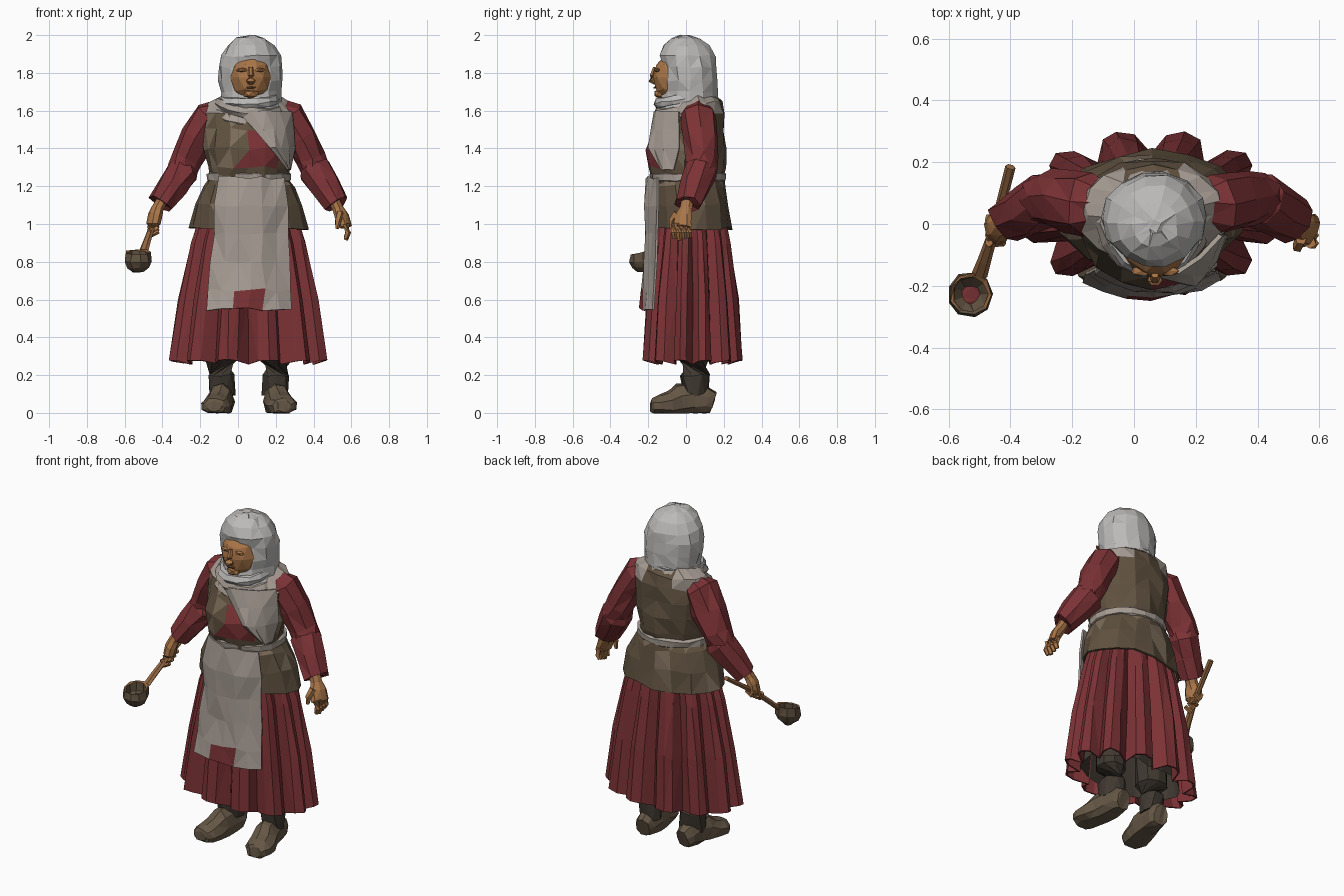
import bpy, bmesh, random
from math import sin, cos, pi, radians
from mathutils import Vector

if "Cube" in bpy.data.objects:
    bpy.data.objects.remove(bpy.data.objects["Cube"])

random.seed(4)
CX = 0.058  # body axis


def material(name, r, g, b):
    m = bpy.data.materials.new(name)
    m.diffuse_color = (r, g, b, 1)
    m.use_nodes = True
    m.node_tree.nodes["Principled BSDF"].inputs["Base Color"].default_value = m.diffuse_color
    return m


RED = material("red_cloth", 0.2, 0.032, 0.036)
BROWN = material("brown_cloth", 0.115, 0.082, 0.05)
TAN = material("tan_cloth", 0.2, 0.15, 0.1)
BEIGE = material("linen", 0.38, 0.33, 0.29)
HOOD = material("headscarf", 0.5, 0.49, 0.48)
SKIN = material("skin", 0.4, 0.18, 0.065)
DARK = material("dark_skin", 0.2, 0.08, 0.03)
WOOD = material("wood", 0.3, 0.14, 0.055)
BOOT = material("boot_leather", 0.05, 0.04, 0.03)
SHOE = material("shoe_leather", 0.13, 0.095, 0.06)


def skin(name, rings, mat, caps=True, closed=True, loop=False, jitter=0.0, thick=0.0):
    """Join a list of point rings into a flat-shaded, triangulated surface."""
    bm = bmesh.new()
    jit = lambda: random.uniform(-jitter, jitter)
    vs = [[bm.verts.new(Vector(p) + Vector((jit(), jit(), jit()))) for p in r] for r in rings]
    n, k = len(vs[0]), len(vs)
    for i in range(k if loop else k - 1):
        a, b = vs[i], vs[(i + 1) % k]
        for j in range(n if closed else n - 1):
            bm.faces.new((a[j], a[(j + 1) % n], b[(j + 1) % n], b[j]))
    if caps and closed and not loop:
        bm.faces.new(vs[0])
        bm.faces.new(vs[-1])
    bmesh.ops.triangulate(bm, faces=bm.faces[:])
    bmesh.ops.recalc_face_normals(bm, faces=bm.faces[:])
    me = bpy.data.meshes.new(name)
    bm.to_mesh(me)
    bm.free()
    ob = bpy.data.objects.new(name, me)
    bpy.context.collection.objects.link(ob)
    me.materials.append(mat)
    if thick:
        mod = ob.modifiers.new("thickness", 'SOLIDIFY')
        mod.thickness = thick
    return ob


def oval(cx, cy, z, rx, ry, n):
    return [(cx + rx * cos(2 * pi * j / n), cy + ry * sin(2 * pi * j / n), z) for j in range(n)]


def loft(name, rows, n, mat, cx=CX, **kw):
    """rows: (z, centre y, rx, ry) around the body axis"""
    return skin(name, [oval(cx, cy, z, rx, ry, n) for z, cy, rx, ry in rows], mat, **kw)


def tube(name, pts, n, mat, mirror=False, floor=None, **kw):
    """pts: (x, y, z, side radius, up radius) along a limb"""
    rings = []
    c = [Vector(p[:3]) for p in pts]
    for i, p in enumerate(pts):
        t = c[min(i + 1, len(c) - 1)] - c[max(i - 1, 0)]
        s = t.cross(Vector((0, 0, 1)))
        s = s.normalized() if s.length > 0.001 else Vector((1, 0, 0))
        u = s.cross(t).normalized()
        ring = [c[i] + s * p[3] * cos(2 * pi * j / n) + u * p[4] * sin(2 * pi * j / n) for j in range(n)]
        for v in ring:
            if floor is not None:
                v.z = max(v.z, floor)
            if mirror:
                v.x = 2 * CX - v.x
        rings.append(ring)
    return skin(name, rings, mat, **kw)


def sheet(name, rows, cols, mat, **kw):
    """rows: (z, left x, right x, left y, middle y, right y)"""
    rings = []
    for z, xl, xr, yl, ym, yr in rows:
        ring = []
        for j in range(cols + 1):
            t = j / cols
            y = yl * (1 - t) * (1 - 2 * t) + ym * 4 * t * (1 - t) + yr * t * (2 * t - 1)
            ring.append((xl + (xr - xl) * t, y, z))
        rings.append(ring)
    return skin(name, rings, mat, closed=False, **kw)


def blob(name, loc, size, mat, sub=2):
    bpy.ops.mesh.primitive_ico_sphere_add(subdivisions=sub, radius=1, location=loc)
    ob = bpy.context.object
    ob.name, ob.scale = name, size
    ob.data.materials.append(mat)
    return ob


def paint(ob, mat, test):
    ob.data.materials.append(mat)
    k = len(ob.data.materials) - 1
    for f in ob.data.polygons:
        if test(f.center, f.normal):
            f.material_index = k


# Pleated skirt with twelve folds over a dark underskirt
rings = []
for z, cy, rx, ry, amp in [(1.08, .03, .24, .165, .012), (.9, .035, .29, .18, .025),
                           (.6, .035, .347, .215, .035), (.27, .035, .392, .235, .04)]:
    ring = []
    for j in range(48):
        a, f = radians(7.5 * j), (-1.1, .5, 1, .5)[j % 4] * amp
        ring.append((CX - .004 + (rx + f) * cos(a), cy + (ry + f) * sin(a), z + (.01 * f / amp if z < .3 else 0)))
    rings.append(ring)
skin("skirt", rings, RED, caps=False, jitter=.004, thick=.01)
loft("underskirt", [(.7, .035, .28, .16), (.29, .035, .33, .178)], 24, BOOT, caps=False, jitter=.008)

# Bodice with patches and linen shoulders, peplum and waist sash
bodice = loft("bodice", [(1.2, .01, .2, .18), (1.3, 0, .222, .205), (1.4, 0, .243, .21), (1.5, .02, .25, .185),
                         (1.58, .04, .25, .163), (1.645, .07, .225, .118), (1.69, .06, .13, .09)],
              16, BROWN, jitter=.01)
paint(bodice, TAN, lambda c, n: n.y < -.2 and random.random() < .35)
paint(bodice, RED, lambda c, n: n.y < -.3 and .03 < c.x < .21 and 1.3 < c.z < 1.5)
paint(bodice, BEIGE, lambda c, n: c.z > 1.58 and abs(c.x - CX) > .1)
peplum = loft("peplum", [(1.26, .015, .2, .18), (1.2, .02, .24, .19), (1.1, .03, .285, .2), (.975, .04, .318, .2)],
              16, BROWN, caps=False, jitter=.01, thick=.012)
paint(peplum, TAN, lambda c, n: random.random() < .2)
loft("waist_sash", [(1.225, .012, .21, .187), (1.23, .012, .222, .2), (1.265, .01, .224, .205), (1.275, .01, .21, .19)],
     18, BEIGE, jitter=.004)

# Apron with a red patch near the hem
apron = sheet("apron", [(1.245, -.11, .24, -.15, -.21, -.15), (1.1, -.13, .26, -.155, -.222, -.155),
                        (.95, -.135, .265, -.15, -.215, -.15), (.8, -.15, .275, -.165, -.222, -.165),
                        (.65, -.16, .285, -.17, -.232, -.17), (.55, -.17, .29, -.185, -.24, -.185)],
              6, BEIGE, jitter=.01, thick=.012)
paint(apron, RED, lambda c, n: .0 < c.x < .15 and .57 < c.z < .64)

# Rounded headscarf, flattened in front so the face shows
loft("hood", [(1.998, -.005, .025, .025), (1.985, -.002, .075, .075), (1.945, .005, .125, .12), (1.89, .008, .158, .148),
              (1.83, .018, .172, .143), (1.76, .022, .17, .145), (1.70, .022, .158, .148),
              (1.64, .02, .158, .155), (1.575, .022, .185, .165)],
     14, HOOD, cx=.068, jitter=.006)

# Cowl folds wound around the neck, and the hanging scarf end
for i, (cz, rx, ry, r, ty, tx) in enumerate([(1.66, .135, .145, .027, .15, .05), (1.62, .155, .145, .032, .2, -.12),
                                             (1.575, .18, .135, .035, .3, -.15)]):
    rings = []
    for k in range(14):
        a = 2 * pi * k / 14
        ring = []
        for j in range(6):
            q, b = r * cos(j * pi / 3), r * sin(j * pi / 3)
            x, y = (rx + q) * cos(a), (ry + q) * sin(a)
            ring.append((CX + .008 + x, y + .006 * i, cz + b + ty * y + tx * x))
        rings.append(ring)
    skin(f"cowl_fold_{i + 1}", rings, BEIGE if i else HOOD, loop=True, jitter=.006)
sheet("scarf_end", [(1.60, .0, .29, -.15, -.155, -.04), (1.5, .085, .302, -.18, -.172, -.04),
                    (1.4, .165, .3, -.2, -.172, -.04), (1.29, .26, .285, -.135, -.12, -.07)],
      4, BEIGE, jitter=.005, thick=.015)

# Face
blob("head", (.068, -.055, 1.775), (.113, .122, .135), SKIN)
tube("nose", [(.068, -.165, 1.83, .012, .01), (.068, -.178, 1.785, .016, .016), (.068, -.183, 1.76, .024, .02),
              (.068, -.165, 1.745, .018, .01)], 6, SKIN)
blob("chin", (.068, -.14, 1.69), (.045, .033, .027), SKIN, 1)
blob("mouth", (.068, -.163, 1.722), (.03, .012, .006), DARK, 1)
for s in (-1, 1):
    blob("brow", (.068 + s * .042, -.152, 1.815), (.04, .018, .012), SKIN, 1)

# Sleeves, legs and shoes, mirrored about the body axis
for side, mir in (("left", False), ("right", True)):
    tube(side + "_sleeve", [(.2, .065, 1.615, .065, .05), (.262, .065, 1.57, .1, .092), (.325, .075, 1.46, .098, .09),
                            (.385, .085, 1.345, .088, .08), (.41, .08, 1.285, .08, .08)],
         8, RED, mirror=mir, jitter=.009)
    tube(side + "_cuff", [(.385, .085, 1.32, .07, .06), (.405, .08, 1.285, .09, .088), (.46, .045, 1.2, .083, .08),
                          (.525, .01, 1.105, .075, .066), (.515, .015, 1.12, .045, .04)],
         8, RED, mirror=mir, jitter=.007)
    tube(side + "_leg", [(.195, .045, .55, .088, .09), (.203, .045, .28, .082, .09), (.203, .05, .2, .07, .08),
                         (.197, .055, .09, .06, .075)], 9, BOOT, mirror=mir, jitter=.005)
    tube(side + "_shoe", [(.192, .14, .05, .045, .065), (.194, .11, .06, .06, .075), (.2, .04, .065, .066, .1),
                          (.21, -.03, .055, .072, .1), (.226, -.085, .04, .08, .075), (.236, -.14, .035, .08, .06),
                          (.241, -.175, .035, .06, .045), (.242, -.185, .035, .04, .03)],
         9, SHOE, mirror=mir, floor=0, jitter=.004)

# Open left hand with fingers
tube("left_hand", [(.5, .01, 1.14, .035, .03), (.53, 0, 1.08, .036, .03), (.55, -.015, 1.04, .052, .032),
                   (.572, -.025, .985, .055, .025)], 8, SKIN)
for i in range(4):
    y = -.062 + .026 * i
    tube("left_finger", [(.57, y, 1.0, .018, .022), (.582, y, .955, .017, .018),
                         (.57, y + .003, .915 + .008 * abs(i - 1), .012, .012)], 5, SKIN)
tube("left_thumb", [(.54, -.05, 1.06, .02, .02), (.53, -.075, 1.02, .018, .018), (.525, -.078, .975, .01, .01)], 5, SKIN)

# Right hand gripping the ladle
tube("right_hand", [(-.39, .01, 1.14, .035, .03), (-.425, -.005, 1.085, .036, .03), (-.44, -.015, 1.05, .05, .034),
                    (-.45, -.02, 1.0, .05, .035), (-.45, -.02, .965, .03, .022)], 8, SKIN, jitter=.003)
for i in range(4):
    y = -.06 + .026 * i
    tube("right_finger", [(-.47, y, 1.0 + .6 * (y + .02), .015, .015), (-.455, y, .965 + .6 * (y + .02), .015, .015),
                          (-.42, y, .985 + .6 * (y + .02), .012, .012)], 5, SKIN)

# Ladle with a rounded bowl, its rim dipping towards the front
tube("ladle_handle", [(-.4, .185, 1.14, .017, .014), (-.45, -.01, 1.0, .016, .016), (-.485, -.12, .9, .022, .016),
                      (-.5, -.165, .855, .026, .014)], 6, WOOD)
bowl = skin("ladle_bowl", [[(x, y, z + (z - .74) * 2 * (y + .225)) for x, y, z in oval(-.53, -.228, zz, r, r, 9)]
                           for zz, r in [(.745, .03), (.77, .058), (.805, .074), (.852, .068), (.848, .056),
                                         (.80, .056), (.77, .03)]], BROWN, jitter=.003)
paint(bowl, WOOD, lambda c, n: c.z > .84 and n.z > .6)
paint(bowl, RED, lambda c, n: n.z > .9 and c.z < .8)
